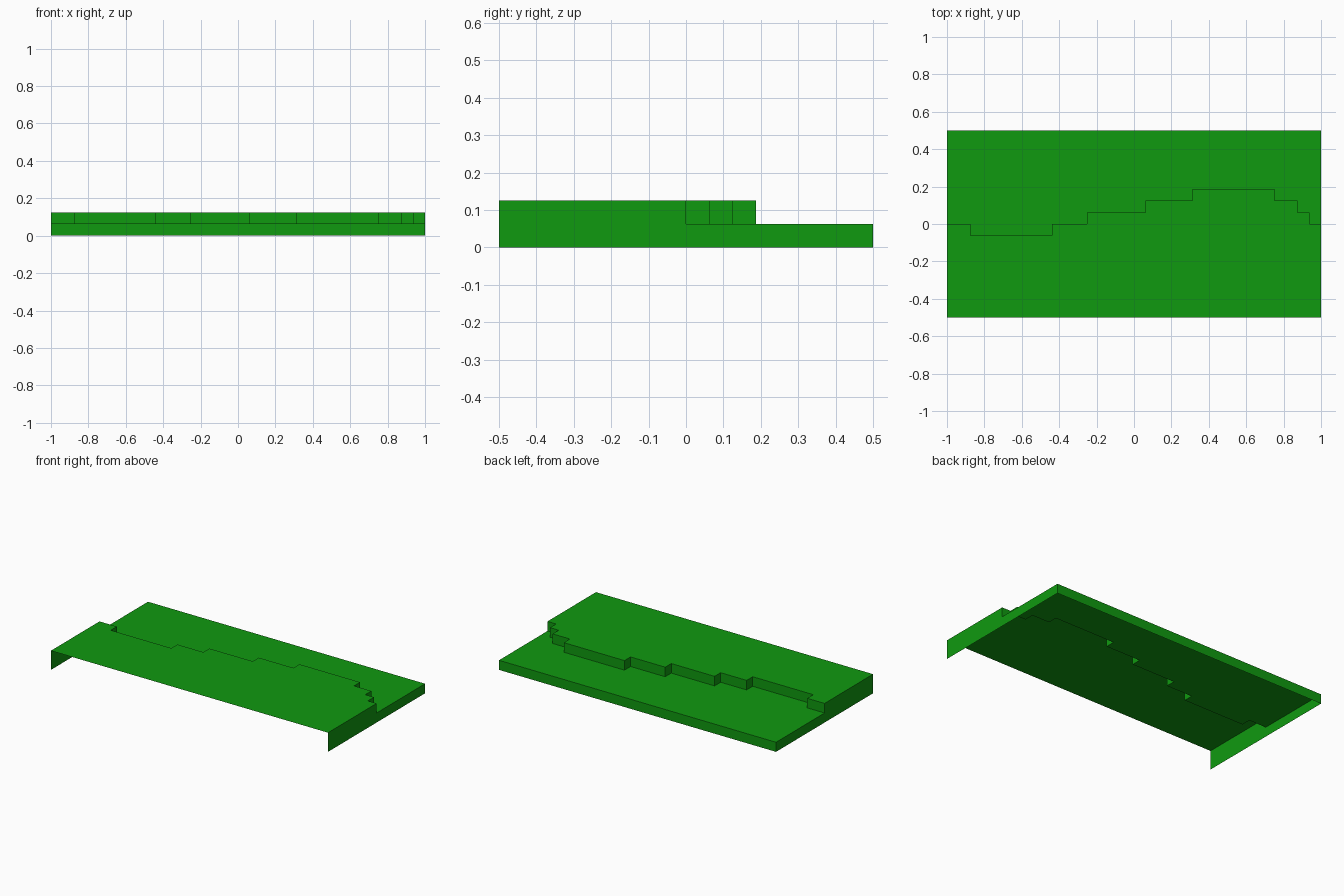
import bpy
import bmesh

if "Cube" in bpy.data.objects:
    bpy.data.objects.remove(bpy.data.objects["Cube"])

LOW, HIGH = 0.0625, 0.125
# stepped cliff line: (x start, y) of each run, finishing at x = 1
RUNS = [(-1, 0), (-0.875, -0.0625), (-0.4375, 0), (-0.25, 0.0625), (0.0625, 0.125),
        (0.3125, 0.1875), (0.75, 0.125), (0.875, 0.0625), (0.9375, 0)]
ends = [r[0] for r in RUNS[1:]] + [1]
line = [p for (x, y), e in zip(RUNS, ends) for p in ((x, y), (e, y))]

grass = bpy.data.materials.new("grass green")
grass.diffuse_color = (0.005, 0.32, 0.005, 1)
grass.use_nodes = True
grass.node_tree.nodes["Principled BSDF"].inputs["Base Color"].default_value = grass.diffuse_color


def make(name, polygons):
    """Object from flat polygons, each wound to face outward."""
    bm = bmesh.new()
    for poly in polygons:
        bm.faces.new([bm.verts.new(p) for p in poly])
    bmesh.ops.remove_doubles(bm, verts=bm.verts, dist=1e-5)
    mesh = bpy.data.meshes.new(name)
    bm.to_mesh(mesh)
    bm.free()
    mesh.materials.append(grass)
    bpy.context.collection.objects.link(bpy.data.objects.new(name, mesh))


def strip(x0, x1, y0, y1, z):
    return [(x0, y0, z), (x1, y0, z), (x1, y1, z), (x0, y1, z)]


# upper and lower ground, one strip per run
make("upper_ground", [strip(x, e, -0.5, y, HIGH) for (x, y), e in zip(RUNS, ends)])
make("lower_ground", [strip(x, e, y, 0.5, LOW) for (x, y), e in zip(RUNS, ends)])

# cliff face between the levels
make("cliff", [[(*b, LOW), (*a, LOW), (*a, HIGH), (*b, HIGH)]
               for a, b in zip(line, line[1:])])

# back wall and stepped end walls; front and underside are open
make("back_wall", [[(1, 0.5, 0), (-1, 0.5, 0), (-1, 0.5, LOW), (1, 0.5, LOW)]])
profile = [(-0.5, 0), (0.5, 0), (0.5, LOW), (0, LOW), (0, HIGH), (-0.5, HIGH)]
make("right_wall", [[(1, y, z) for y, z in profile]])
make("left_wall", [[(-1, y, z) for y, z in reversed(profile)]])
